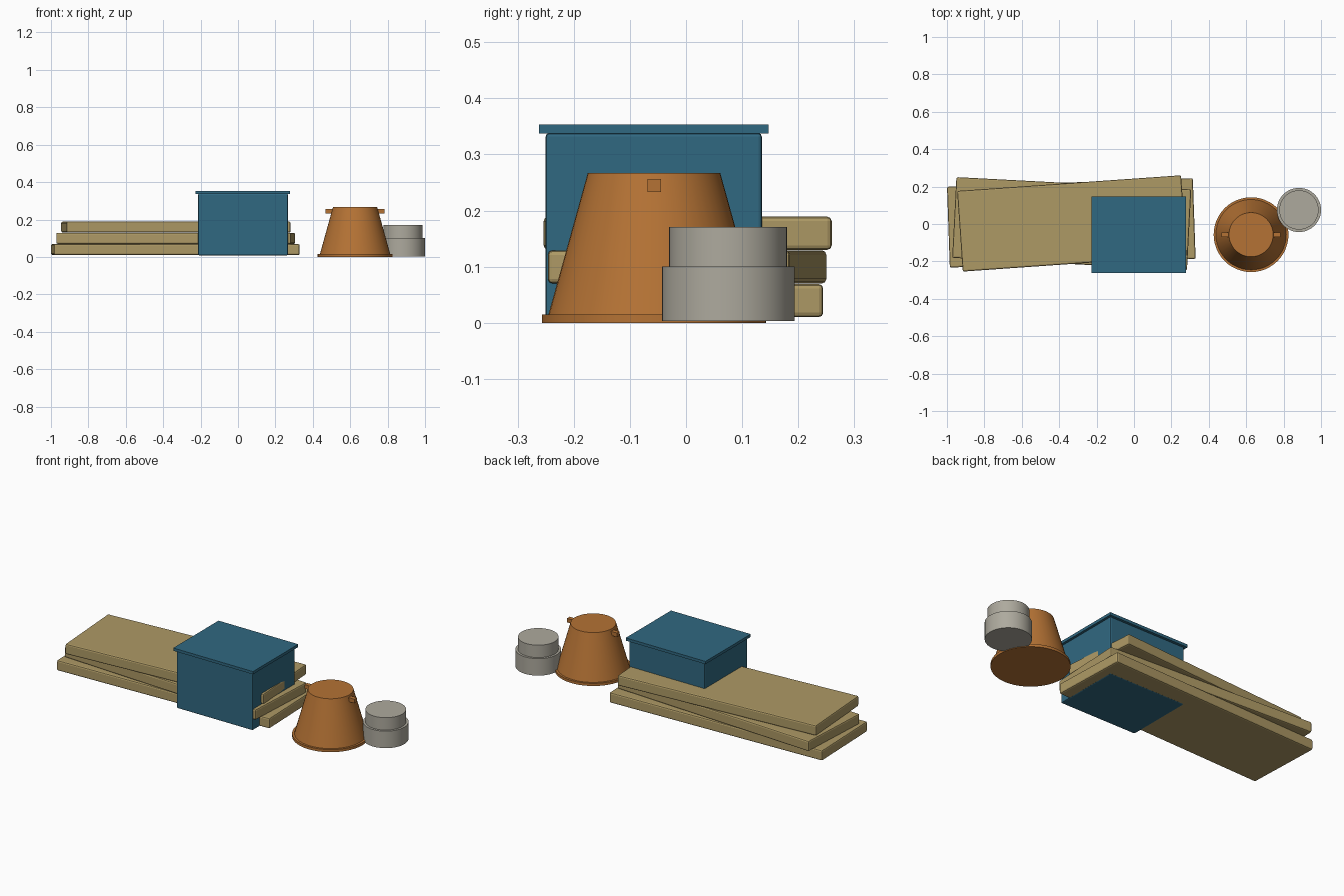
import bpy
import math

if "Cube" in bpy.data.objects:
    bpy.data.objects.remove(bpy.data.objects["Cube"])


def paint(name, rgb):
    m = bpy.data.materials.new(name)
    m.diffuse_color = (*rgb, 1)
    m.use_nodes = True
    m.node_tree.nodes["Principled BSDF"].inputs["Base Color"].default_value = m.diffuse_color
    return m


WOOD = paint("wood", (0.42, 0.32, 0.13))
BLUE = paint("blue", (0.03, 0.14, 0.22))
ORANGE = paint("orange", (0.46, 0.17, 0.035))
STONE = paint("stone", (0.42, 0.40, 0.34))


def box(name, lo, hi, mat, angle=0, bevel=0):
    bpy.ops.mesh.primitive_cube_add(size=1, location=[(a + b) / 2 for a, b in zip(lo, hi)])
    o = bpy.context.object
    o.name = name
    o.scale = [b - a for a, b in zip(lo, hi)]
    bpy.ops.object.transform_apply(location=False, rotation=False, scale=True)
    o.rotation_euler.z = math.radians(angle)
    o.data.materials.append(mat)
    if bevel:
        mod = o.modifiers.new("soft_edges", 'BEVEL')
        mod.width = bevel
        mod.segments = 2
    return o


def drum(name, x, y, z0, z1, r0, r1, mat, sides=48):
    bpy.ops.mesh.primitive_cone_add(vertices=sides, radius1=r0, radius2=r1, depth=z1 - z0,
                                    location=(x, y, (z0 + z1) / 2))
    o = bpy.context.object
    o.name = name
    o.data.materials.append(mat)
    bpy.ops.object.shade_smooth_by_angle(angle=math.radians(30))
    return o


# Stack of three boards, each turned a little differently
boards = [("bottom_board", 1.315, -0.335, 0.006, 0.010, 2),
          ("middle_board", 1.257, -0.333, 0.002, 0.070, -3),
          ("top_board", 1.200, -0.332, 0.003, 0.130, 4)]
for name, length, cx, cy, z, angle in boards:
    box(name, (cx - length / 2, cy - 0.216, z), (cx + length / 2, cy + 0.216, z + 0.059),
        WOOD, angle, 0.008)

# Crate with overhanging lid
box("crate_body", (-0.213, -0.25, 0.008), (0.267, 0.135, 0.338), BLUE, bevel=0.006)
box("crate_lid", (-0.226, -0.262, 0.337), (0.278, 0.147, 0.353), BLUE)

# Upturned bucket with rim and two lugs
BX, BY = 0.626, -0.057
drum("bucket_rim", BX, BY, 0, 0.015, 0.2, 0.2, ORANGE)
drum("bucket_body", BX, BY, 0.008, 0.267, 0.190, 0.118, ORANGE)
for side, name in ((-1, "left_lug"), (1, "right_lug")):
    c = BX + side * 0.138
    box(name, (c - 0.02, BY - 0.012, 0.233), (c + 0.02, BY + 0.012, 0.256), ORANGE)

# Two stacked tins
drum("lower_tin", 0.882, 0.075, 0.003, 0.1, 0.118, 0.118, STONE)
drum("upper_tin", 0.882, 0.075, 0.1, 0.171, 0.105, 0.105, STONE)
